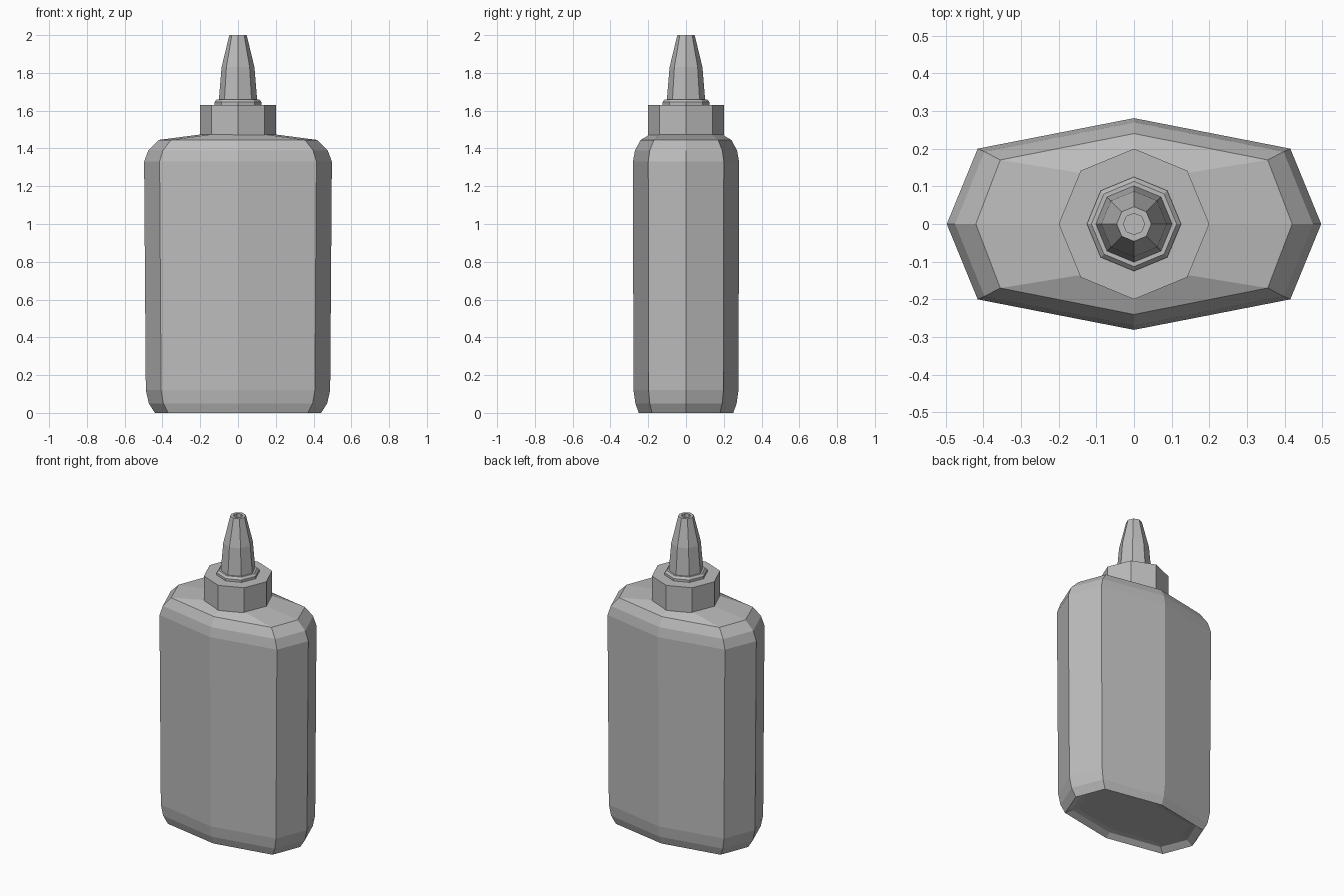
import bpy, bmesh
from math import sqrt

cube = bpy.data.objects.get("Cube")
if cube:
    bpy.data.objects.remove(cube, do_unlink=True)

grey = bpy.data.materials.new("plain grey")
grey.use_nodes = True
COLOUR = (0.5, 0.5, 0.5, 1)
grey.diffuse_color = COLOUR
grey.node_tree.nodes["Principled BSDF"].inputs["Base Color"].default_value = COLOUR


def octagon(side, corner_x, corner_y, front, z):
    """Eight points, mirrored in x and y."""
    return [(side, 0, z), (corner_x, corner_y, z), (0, front, z), (-corner_x, corner_y, z),
            (-side, 0, z), (-corner_x, -corner_y, z), (0, -front, z), (corner_x, -corner_y, z)]


def regular(r, z):
    return octagon(r, r / sqrt(2), r / sqrt(2), r, z)


def loft(name, rings):
    """Skin a stack of octagons and close both ends."""
    bm = bmesh.new()
    loops = [[bm.verts.new(p) for p in ring] for ring in rings]
    for a, b in zip(loops, loops[1:]):
        for i in range(8):
            j = (i + 1) % 8
            bm.faces.new((a[i], a[j], b[j], b[i]))
    bm.faces.new(loops[0][::-1])
    bm.faces.new(loops[-1])
    bmesh.ops.recalc_face_normals(bm, faces=bm.faces)
    mesh = bpy.data.meshes.new(name)
    bm.to_mesh(mesh)
    bm.free()
    mesh.materials.append(grey)
    obj = bpy.data.objects.new(name, mesh)
    bpy.context.collection.objects.link(obj)
    return obj


# Bottle: recessed base, bevelled foot, straight wall, rounded shoulder, neck
loft("bottle", [
    octagon(0.36, 0.30, 0.14, 0.19, 0.03),
    octagon(0.40, 0.335, 0.16, 0.22, 0.025),
    octagon(0.44, 0.37, 0.18, 0.25, 0.0),
    octagon(0.472, 0.395, 0.192, 0.268, 0.05),
    octagon(0.488, 0.407, 0.198, 0.278, 0.12),
    octagon(0.497, 0.415, 0.20, 0.281, 1.33),
    octagon(0.475, 0.397, 0.192, 0.27, 1.39),
    octagon(0.42, 0.355, 0.17, 0.24, 1.445),
    regular(0.19, 1.475),
])

# Screw cap
loft("cap", [regular(0.2, 1.47), regular(0.2, 1.63)])

# Collar at the foot of the nozzle
loft("collar", [regular(0.125, 1.625), regular(0.125, 1.645), regular(0.113, 1.658)])

# Tapered nozzle with a hollow tip
loft("nozzle", [
    regular(0.102, 1.65), regular(0.087, 1.83), regular(0.046, 2.0),
    regular(0.028, 2.0), regular(0.028, 1.95),
])
